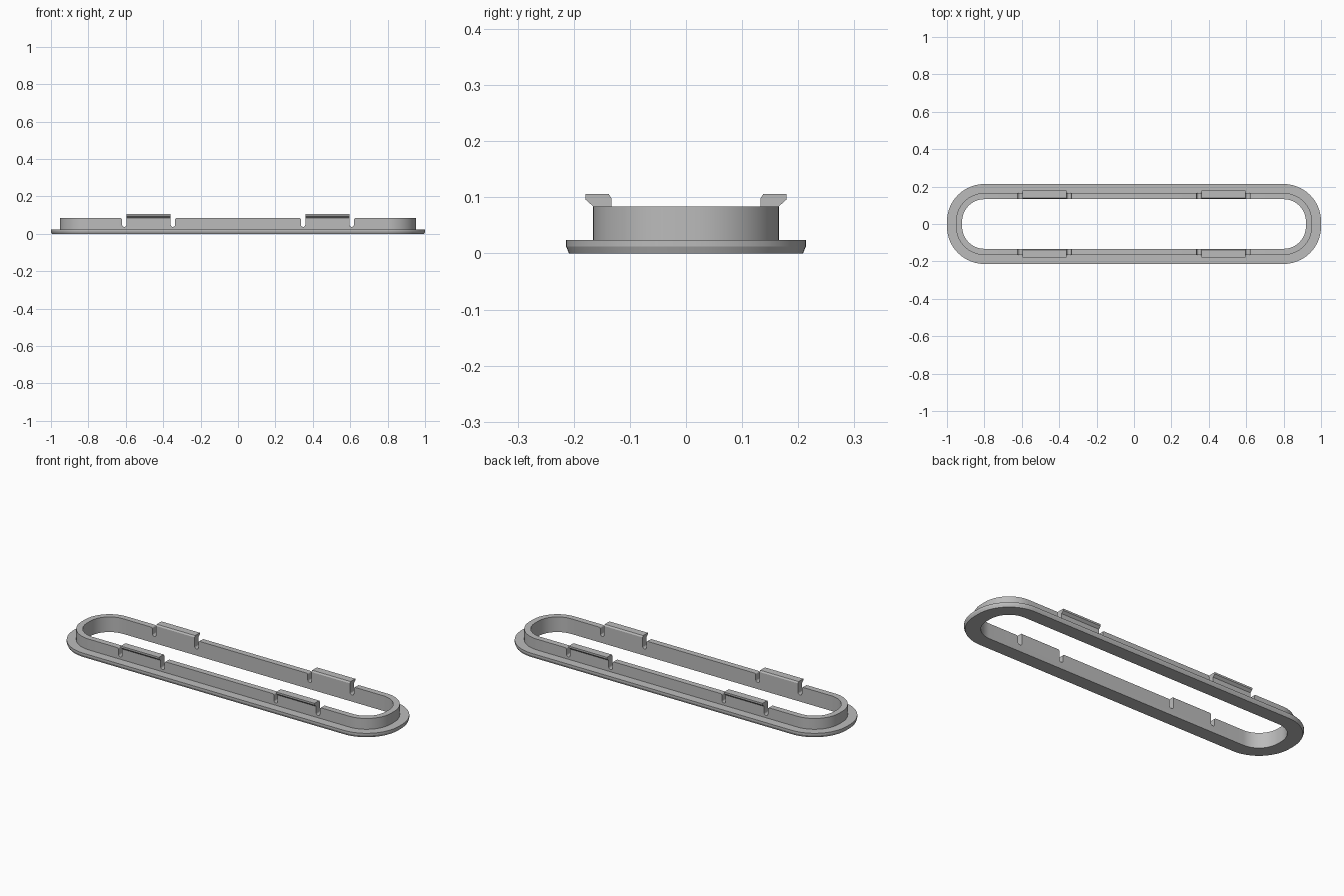
import bpy, bmesh, math

cube = bpy.data.objects.get("Cube")
if cube:
    bpy.data.objects.remove(cube, do_unlink=True)

grey = bpy.data.materials.new("plain_grey")
grey.use_nodes = True
COLOUR = (0.5, 0.5, 0.5, 1)
grey.diffuse_color = COLOUR
grey.node_tree.nodes["Principled BSDF"].inputs["Base Color"].default_value = COLOUR

CX, CY = 0.8, 0.0135       # corner arc centres
STEPS = 16                 # segments per corner
WALL_TOP, SLOT_FLOOR, SLOT_R = 0.084, 0.037, 0.012
CLIP_A, CLIP_B = 0.36, 0.596


def make_object(name, bm):
    bmesh.ops.recalc_face_normals(bm, faces=bm.faces)
    mesh = bpy.data.meshes.new(name)
    bm.to_mesh(mesh)
    bm.free()
    mesh.materials.append(grey)
    obj = bpy.data.objects.new(name, mesh)
    bpy.context.collection.objects.link(obj)
    return obj


def prism(bm, front, back):
    """Closed prism between two matching outlines."""
    a = [bm.verts.new(p) for p in front]
    b = [bm.verts.new(p) for p in back]
    bm.faces.new(a)
    bm.faces.new(b[::-1])
    for i in range(len(a)):
        j = (i + 1) % len(a)
        bm.faces.new((a[i], b[i], b[j], a[j]))


def rounded_loop(r):
    """Points of a rounded rectangle with corner radius r."""
    pts = []
    for q, (sx, sy) in enumerate(((1, 1), (-1, 1), (-1, -1), (1, -1))):
        for i in range(STEPS + 1):
            t = math.pi / 2 * (q + i / STEPS)
            pts.append((sx * CX + r * math.cos(t), sy * CY + r * math.sin(t)))
    return pts


# Flange and upright wall: one section swept around the rounded rectangle
section = [(0.119, 0), (0.195, 0), (0.2, 0.012), (0.2, 0.024),
           (0.152, 0.024), (0.152, WALL_TOP), (0.119, WALL_TOP)]
bm = bmesh.new()
rings = [[bm.verts.new((x, y, z)) for x, y in rounded_loop(r)] for r, z in section]
for k, ring in enumerate(rings):
    nxt = rings[(k + 1) % len(rings)]
    for i in range(len(ring)):
        j = (i + 1) % len(ring)
        bm.faces.new((ring[i], ring[j], nxt[j], nxt[i]))
frame = make_object("flanged_frame", bm)

# Round-bottomed slots on both sides of every clip, flared away from the clip
bm = bmesh.new()
for side in (-1, 1):
    for edge, away in ((CLIP_A, -1), (CLIP_B, 1)):
        mid = edge + away * SLOT_R
        outline = [(mid - away * SLOT_R, 0.12)]
        for i in range(9):
            t = math.pi * i / 8
            outline.append((mid - away * SLOT_R * math.cos(t),
                            SLOT_FLOOR + SLOT_R - SLOT_R * math.sin(t)))
        for i in range(5):
            t = math.pi / 2 * i / 4
            outline.append((mid + away * (SLOT_R + 0.008 * (1 - math.cos(t))),
                            WALL_TOP - 0.008 + 0.008 * math.sin(t)))
        outline.append((mid + away * (SLOT_R + 0.008), 0.12))
        prism(bm, [(side * x, -0.3, z) for x, z in outline],
              [(side * x, 0.3, z) for x, z in outline])
cutter = make_object("slot_cutter", bm)
cutter.hide_render = True

cut = frame.modifiers.new("slots", "BOOLEAN")
cut.operation = "DIFFERENCE"
cut.solver = "EXACT"
cut.object = cutter
bpy.context.view_layer.objects.active = frame
frame.select_set(True)
bpy.ops.object.modifier_apply(modifier=cut.name)
bpy.data.objects.remove(cutter, do_unlink=True)
bpy.ops.object.shade_smooth_by_angle(angle=math.radians(20))

# Hooked snap clips on top of the long walls
hook = [(0.1325, WALL_TOP), (0.1655, WALL_TOP), (0.179, 0.096),
        (0.179, 0.106), (0.138, 0.106), (0.1325, 0.098)]
for y_name, sy in (("front", -1), ("back", 1)):
    for x_name, sx in (("left", 1), ("right", -1)):
        bm = bmesh.new()
        prism(bm, [(sx * CLIP_A, sy * y, z) for y, z in hook],
              [(sx * CLIP_B, sy * y, z) for y, z in hook])
        make_object(f"{y_name}_{x_name}_clip", bm)
